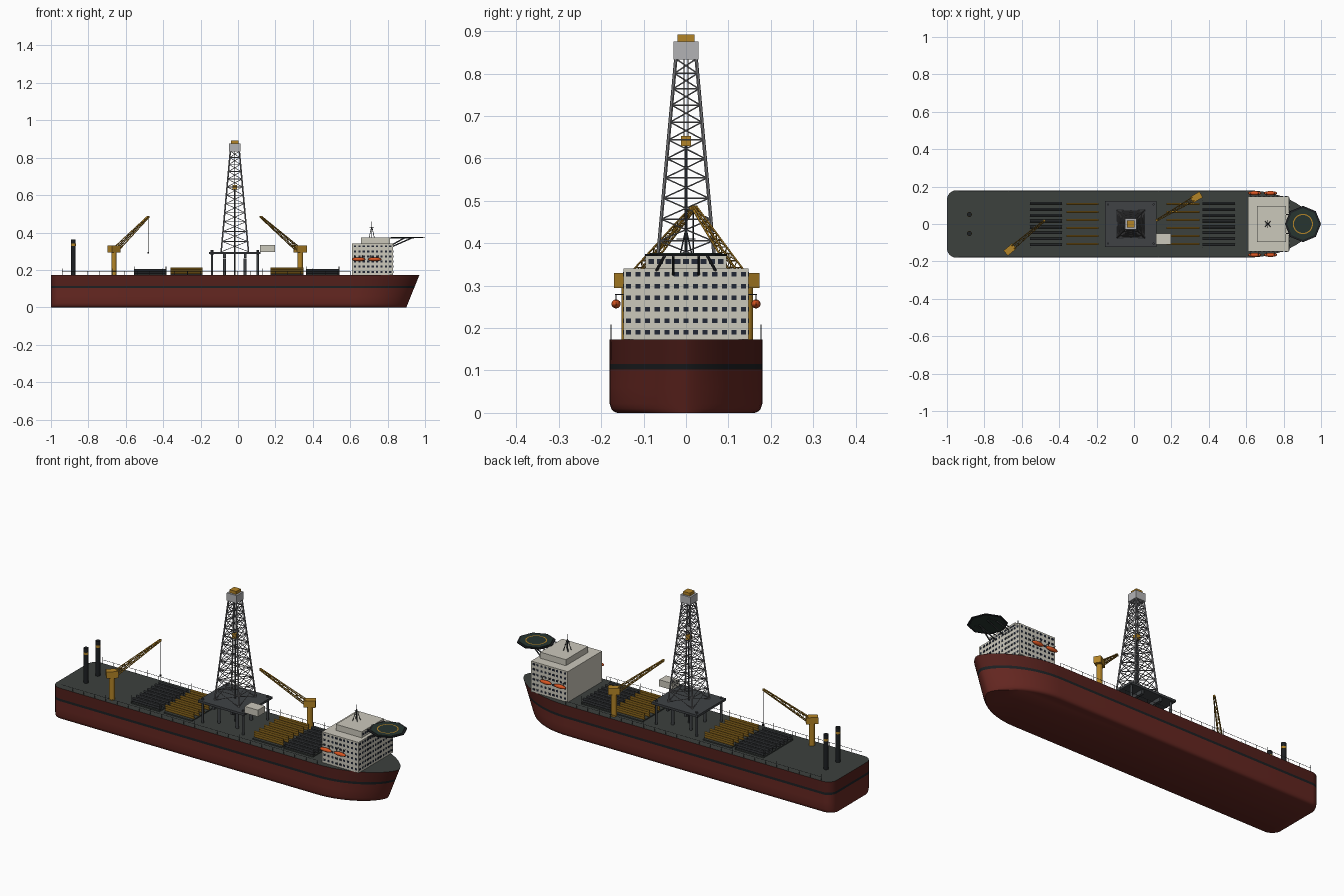
import bpy, bmesh, math
from mathutils import Vector, Matrix

if "Cube" in bpy.data.objects:
    bpy.data.objects.remove(bpy.data.objects["Cube"])

COL = dict(red=(.13, .02, .015), dark_red=(.085, .014, .011), black=(.012, .014, .016), deck=(.045, .052, .048),
           white=(.6, .58, .5), yellow=(.45, .23, .02), orange=(.7, .09, .015), steel=(.2, .2, .21),
           dark=(.05, .055, .06), light=(.45, .45, .46), glass=(.015, .02, .035), green=(.02, .035, .03))
MATS = {}
for k, c in COL.items():
    MATS[k] = bpy.data.materials.new(k)
    MATS[k].diffuse_color = (*c, 1)


class Part:
    """Collects primitives into a single named object."""
    def __init__(self, name, *mats):
        self.name, self.mats, self.bm = name, mats, bmesh.new()

    def box(self, c, s, rot=0):
        m = Matrix.Translation(c) @ Matrix.Rotation(rot, 4, 'Z') @ Matrix.Diagonal((*s, 1))
        bmesh.ops.create_cube(self.bm, size=1, matrix=m)

    def beam(self, p, q, r, n=6, r2=None):
        p, q = Vector(p), Vector(q)
        d = q - p
        m = Matrix.Translation((p + q) / 2) @ d.to_track_quat('Z', 'Y').to_matrix().to_4x4()
        bmesh.ops.create_cone(self.bm, cap_ends=True, segments=n, radius1=r,
                              radius2=r if r2 is None else r2, depth=d.length, matrix=m)

    def done(self, smooth=False):
        me = bpy.data.meshes.new(self.name)
        bmesh.ops.recalc_face_normals(self.bm, faces=self.bm.faces[:])
        self.bm.to_mesh(me)
        self.bm.free()
        for m in self.mats:
            me.materials.append(MATS[m])
        ob = bpy.data.objects.new(self.name, me)
        bpy.context.collection.objects.link(ob)
        if smooth:
            bpy.ops.object.select_all(action='DESELECT')
            ob.select_set(True)
            bpy.context.view_layer.objects.active = ob
            bpy.ops.object.shade_smooth_by_angle(angle=math.radians(35))
        return ob


D = .173                                    # deck height


def half_outline(z):
    """Starboard half outline, stern to bow tip."""
    r, xb, x0 = .05, .9 + .07 * z / D, .6
    pts = [(-1 + r - r * math.cos(a), .18 - r + r * math.sin(a)) for a in [math.pi / 2 * i / 6 for i in range(7)]]
    pts += [(-.4, .18), (.2, .18)]
    for i in range(17):
        t = math.sin(math.pi / 2 * i / 16)
        pts.append((x0 + (xb - x0) * t, .18 * max(0, 1 - t * t) ** .65))
    return pts


# Hull: lofted waterlines with a rounded bilge and painted bands
hull = Part('hull', 'red', 'black', 'dark_red', 'deck')
rings = []
for z, k in [(0, .9), (.004, .955), (.01, .98), (.022, 1), (.06, 1), (.102, 1), (.115, 1), (D, 1)]:
    h = half_outline(z)
    loop = h + [(x, -y) for x, y in h[-2::-1]]
    rings.append([hull.bm.verts.new((x, y * k, z)) for x, y in loop])
for i, (a, b) in enumerate(zip(rings, rings[1:])):
    for j in range(len(a)):
        k = (j + 1) % len(a)
        f = hull.bm.faces.new((a[j], a[k], b[k], b[j]))
        f.material_index = 0 if i < 5 else (1 if i == 5 else 2)
hull.bm.faces.new(rings[0])
hull.bm.faces.new(rings[-1]).material_index = 3
hull.done(True)

# Deck railing with taller posts
rail = Part('deck_railing', 'dark')
for s in (-1, 1):
    for i in range(24):
        x = -.94 + i * .067
        rail.beam((x, s * .177, D), (x, s * .177, D + (.035 if i % 4 == 0 else .02)), .0014, 4)
    rail.beam((-.94, s * .177, D + .02), (.6, s * .177, D + .02), .0011, 4)
rail.done()

# Accommodation block and wheelhouse
acc = Part('accommodation_block', 'white')
acc.box((.72, 0, (D + .34) / 2), (.22, .295, .34 - D))
acc.box((.735, 0, .356), (.155, .19, .034))
acc.done()
win = Part('windows', 'glass')
for r in range(6):
    z = .19 + r * .0273
    for c in range(13):
        win.box((.83, (c - 6) * .0226, z), (.003, .012, .0105))
    for c in range(9):
        for s in (-1, 1):
            win.box((.72 + (c - 4) * .0236, s * .1475, z), (.012, .003, .0105))
for c in range(9):
    win.box((.8125, (c - 4) * .0205, .357), (.003, .014, .012))
win.done()

# Lifeboats hung on davits
boats, davits = Part('lifeboats', 'orange'), Part('lifeboat_davits', 'dark')
for s in (-1, 1):
    for x in (.645, .73):
        m = Matrix.Translation((x, s * .165, .257)) @ Matrix.Diagonal((.036, .011, .0105, 1))
        bmesh.ops.create_uvsphere(boats.bm, u_segments=16, v_segments=10, radius=1, matrix=m)
        for dx in (-.02, .02):
            davits.beam((x + dx, s * .146, .279), (x + dx, s * .168, .279), .0015, 4)
            davits.beam((x + dx, s * .165, .279), (x + dx, s * .165, .26), .0012, 4)
boats.done(True)
davits.done()

# Radio mast
mast = Part('radio_mast', 'dark')
for a in range(4):
    dx, dy = [(-1, -1), (1, -1), (1, 1), (-1, 1)][a]
    mast.beam((.715 + dx * .014, dy * .014, .372), (.715, 0, .435), .0018, 5)
mast.beam((.715, 0, .372), (.715, 0, .46), .0016, 5)
mast.beam((.715, -.022, .41), (.715, .022, .41), .0016, 5)
mast.beam((.703, 0, .425), (.727, 0, .425), .0016, 5)
mast.done()

# Helideck: octagon, net, painted ring, struts
HX = .903
heli = Part('helideck', 'green')
heli.beam((HX, 0, .37), (HX, 0, .377), .085, 8)
heli.done()
net = Part('helideck_safety_net', 'black')
net.beam((HX, 0, .3705), (HX, 0, .3745), .097, 8)
net.done()
ring = Part('helideck_ring', 'yellow')
v = [[ring.bm.verts.new((HX + r * math.cos(a), r * math.sin(a), .3778))
      for a in [math.tau * i / 40 for i in range(40)]] for r in (.048, .054)]
for i in range(40):
    j = (i + 1) % 40
    ring.bm.faces.new((v[0][i], v[1][i], v[1][j], v[0][j]))
ring.done()
strut = Part('helideck_struts', 'dark')
for s in (-1, 1):
    strut.beam((.825, s * .07, .335), (.89, s * .05, .371), .0035)
    strut.beam((.825, s * .03, .325), (.93, s * .03, .371), .0035)
    strut.beam((.81, s * .05, .37), (.94, s * .05, .37), .003)
strut.done()

# Drill floor on its substructure, with cabin
CX = -.017
floor = Part('drill_floor', 'dark')
floor.box((CX, 0, .291), (.277, .245, .012))
for sx in (-1, 1):
    for sy in (-1, 1):
        floor.beam((CX + sx * .122, sy * .105, D), (CX + sx * .122, sy * .105, .287), .006, 12)
        floor.beam((CX + sx * .055, sy * .06, D), (CX + sx * .055, sy * .06, .262), .008, 12)
        floor.beam((CX + sx * .122, sy * .105, .28), (CX + sx * .122, sy * .105, .306), .007, 4)
    floor.box((CX + sx * .055, 0, .275), (.014, .22, .022))
floor.done()
cabin = Part('driller_cabin', 'white')
cabin.box((.157, -.08, .314), (.08, .06, .036))
cabin.done()

# Derrick: tapered lattice tower
Z0, Z1, N = .297, .835, 12


def corners(t):
    h = .073 + (.024 - .073) * t
    return [Vector((CX + a * h, b * h, Z0 + (Z1 - Z0) * t)) for a, b in ((-1, -1), (1, -1), (1, 1), (-1, 1))]


der = Part('derrick', 'steel')
for p, q in zip(corners(0), corners(1)):
    der.beam(p, q, .0042)
for i in range(N):
    t = lambda k: 1 - (1 - k / N) * (.75 + .25 * (1 - k / N))
    a, b = corners(t(i)), corners(t(i + 1))
    for j in range(4):
        k = (j + 1) % 4
        der.beam(b[j], b[k], .002, 5)
        der.beam(a[j], b[k], .0018, 5)
        der.beam(a[k], b[j], .0018, 5)
der.done()
crown = Part('crown_block', 'light')
crown.box((CX, 0, .855), (.06, .06, .042))
crown.done()
cap = Part('crown_cap_and_travelling_block', 'yellow')
cap.box((CX, 0, .884), (.04, .04, .016))
cap.box((CX, 0, .641), (.024, .024, .024))
cap.done()
string = Part('drill_string', 'dark')
string.beam((CX, 0, D), (CX, 0, .63), .0035, 8)
for s in (-1, 1):
    string.beam((CX, s * .005, .65), (CX, s * .005, .836), .001, 4)
string.done()

# Pipe racks: yellow riser stacks and dark drill pipe
riser, pipe, base = Part('riser_racks', 'yellow'), Part('pipe_racks', 'dark'), Part('rack_frames', 'deck')
for x0, x1 in ((-.36, -.19), (.175, .35)):
    base.box(((x0 + x1) / 2, 0, D + .003), (x1 - x0, .25, .006))
    for r in range(6):
        for k in range(3):
            y, z = (r - 2.5) * .043, D + .012 + k * .0115
            riser.beam((x0, y, z), (x1, y, z), .006, 8)
for x0, x1 in ((-.555, -.385), (.365, .54)):
    base.box(((x0 + x1) / 2, 0, D + .003), (x1 - x0, .25, .006))
    for r in range(8):
        for k in range(2):
            y, z = (r - 3.5) * .032, D + .012 + k * .0125
            pipe.beam((x0, y, z), (x1, y, z), .0068, 8)
    for x in (x0, x1):
        for s in (-1, 1):
            base.beam((x, s * .125, D), (x, s * .125, D + .045), .0018, 4)
riser.done(True)
pipe.done(True)
base.done()

# Exhaust funnels with yellow bands
fun, band = Part('funnels', 'black'), Part('funnel_bands', 'yellow')
for y in (-.051, .051):
    fun.beam((-.88, y, D), (-.88, y, .362), .0125, 16)
    band.beam((-.88, y, .328), (-.88, y, .34), .0132, 16)
fun.done(True)
band.done(True)


# Pedestal cranes with lattice booms
def crane(name, x, y, tip):
    c = Part(name, 'yellow')
    tip = Vector(tip)
    ang = math.atan2(tip.y - y, tip.x - x)
    f, side = Vector((math.cos(ang), math.sin(ang), 0)), Vector((-math.sin(ang), math.cos(ang), 0))
    c.beam((x, y, D), (x, y, .296), .015, 14)
    c.box((x, y, .312), (.06, .036, .036), ang)
    root = Vector((x, y, .318)) + f * .024
    up = (tip - root).normalized().cross(side)
    off = lambda t: [root.lerp(tip, t) + (side * a + up * b) * (.011 - .007 * t)
                     for a, b in ((-1, -1), (1, -1), (1, 1), (-1, 1))]
    for p, q in zip(off(0), off(1)):
        c.beam(p, q, .0023, 5)
    for i in range(10):
        a, b = off(i / 10), off(i / 10 + .1)
        for j in range(4):
            k = (j + 1) % 4
            c.beam(a[j], b[k] if i % 2 else b[j] * .5 + b[k] * .5, .0013, 4)
            c.beam(b[j], b[k], .0013, 4)
    c.box(tip, (.01, .01, .01), ang)
    c.done()


crane('aft_crane', -.663, -.137, (-.48, .017, .484))
crane('forward_crane', .333, .143, (.122, .02, .484))
hook = Part('aft_crane_hook_line', 'black')
hook.beam((-.48, .017, .484), (-.48, .017, .295), .0014, 5)
hook.box((-.48, .017, .292), (.007, .007, .01))
hook.done()

for m in bpy.data.materials:
    if m.users and not m.is_grease_pencil:
        m.use_nodes = True
        m.node_tree.nodes["Principled BSDF"].inputs["Base Color"].default_value = m.diffuse_color
